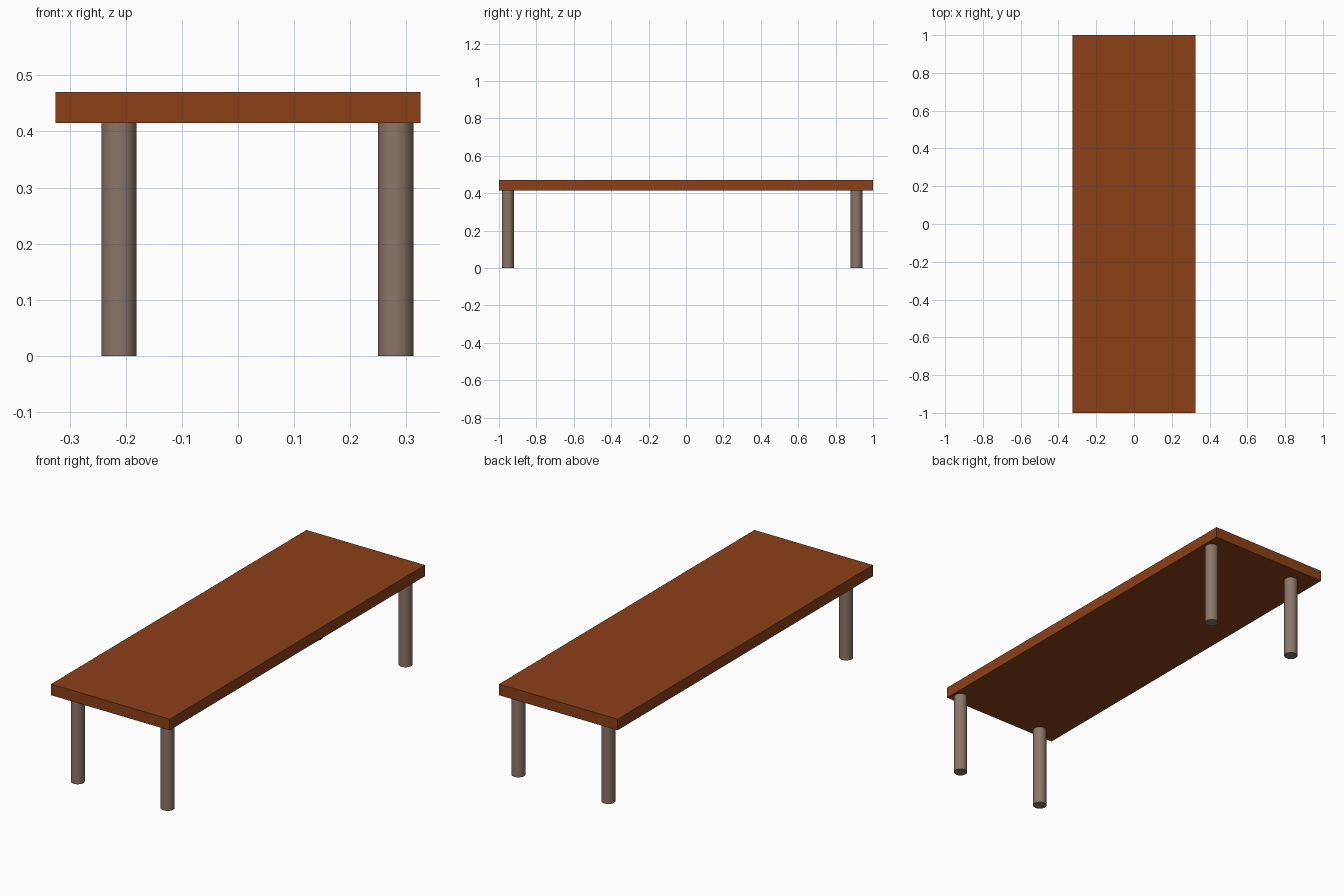
import bpy

if "Cube" in bpy.data.objects:
    bpy.data.objects.remove(bpy.data.objects["Cube"])


def material(name, color):
    mat = bpy.data.materials.new(name)
    mat.diffuse_color = (*color, 1.0)
    mat.use_nodes = True
    mat.node_tree.nodes["Principled BSDF"].inputs["Base Color"].default_value = mat.diffuse_color
    return mat


wood = material("brown_wood", (0.258, 0.052, 0.009))
leg_paint = material("taupe_leg", (0.26, 0.18, 0.14))

TOP_Z, UNDERSIDE_Z = 0.47, 0.415
LEG_RADIUS = 0.0315

# Table top slab
bpy.ops.mesh.primitive_cube_add(size=1, location=(0, 0, (TOP_Z + UNDERSIDE_Z) / 2))
top = bpy.context.object
top.name = "table_top"
top.scale = (0.65, 2.0, TOP_Z - UNDERSIDE_Z)
bpy.ops.object.transform_apply(location=False, rotation=False, scale=True)
top.data.materials.append(wood)

# Four round legs, set slightly off-centre under the top
for side, x in (("left", -0.212), ("right", 0.281)):
    for end, y in (("front", -0.952), ("back", 0.911)):
        bpy.ops.mesh.primitive_cylinder_add(
            vertices=48, radius=LEG_RADIUS, depth=UNDERSIDE_Z,
            location=(x, y, UNDERSIDE_Z / 2))
        leg = bpy.context.object
        leg.name = f"{end}_{side}_leg"
        leg.data.materials.append(leg_paint)
        bpy.ops.object.shade_smooth_by_angle()
